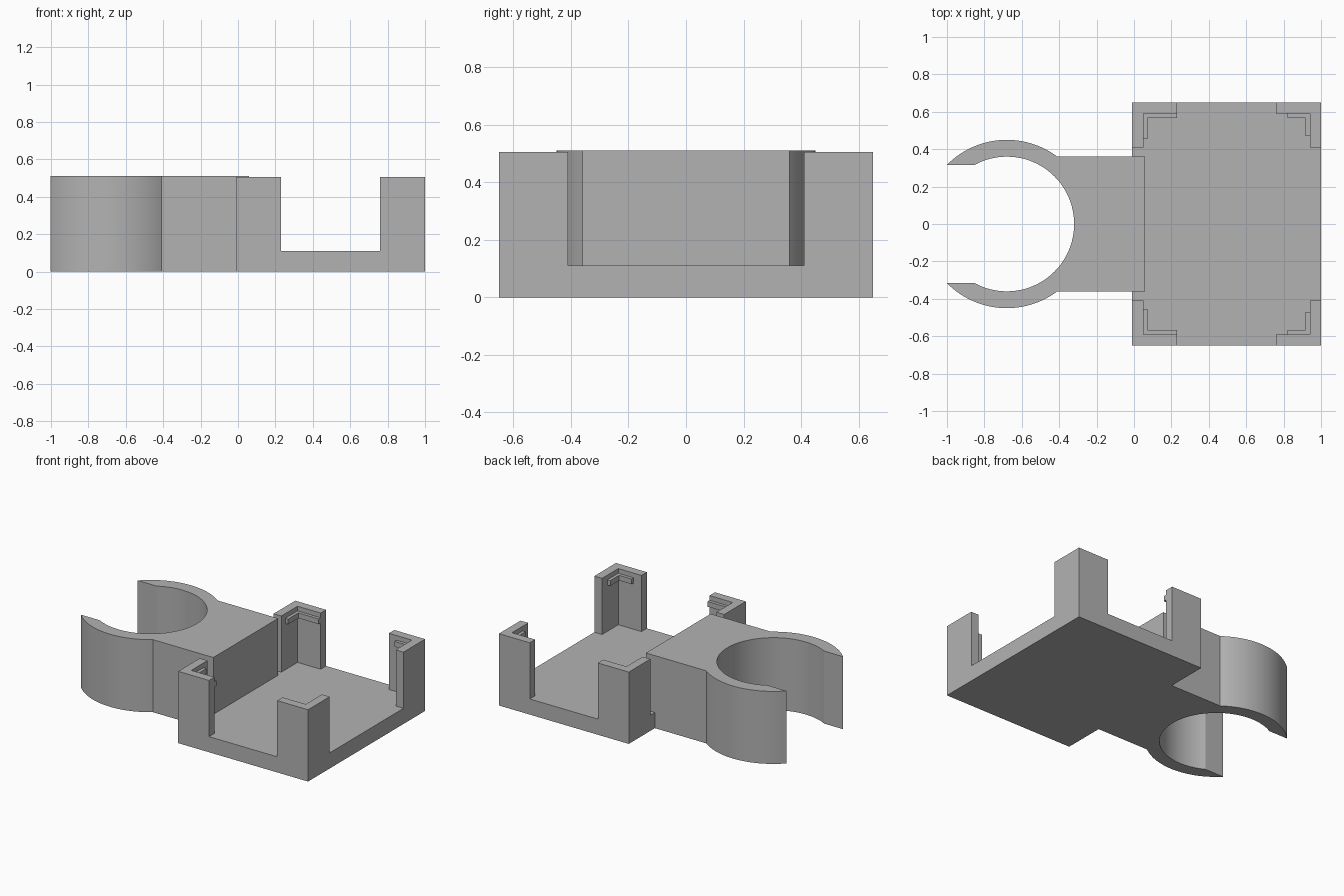
import bpy
import bmesh
import math

if "Cube" in bpy.data.objects:
    bpy.data.objects.remove(bpy.data.objects["Cube"], do_unlink=True)

grey = bpy.data.materials.new("plain_grey")
grey.use_nodes = True
colour = (0.45, 0.45, 0.45, 1)
grey.diffuse_color = colour
grey.node_tree.nodes["Principled BSDF"].inputs["Base Color"].default_value = colour


def prism(name, outline, z0, z1):
    """Extrude a closed xy outline from z0 up to z1."""
    bm = bmesh.new()
    face = bm.faces.new([bm.verts.new((x, y, z0)) for x, y in outline])
    top = bmesh.ops.extrude_face_region(bm, geom=[face])["geom"]
    bmesh.ops.translate(bm, vec=(0, 0, z1 - z0),
                        verts=[v for v in top if isinstance(v, bmesh.types.BMVert)])
    bmesh.ops.recalc_face_normals(bm, faces=bm.faces)
    mesh = bpy.data.meshes.new(name)
    bm.to_mesh(mesh)
    bm.free()
    mesh.materials.append(grey)
    obj = bpy.data.objects.new(name, mesh)
    bpy.context.collection.objects.link(obj)
    return obj


def angle_outline(x, y, dx, dy, len_x, len_y, t):
    """L shape with its outer corner at x, y and legs running along dx and dy."""
    pts = [(0, 0), (len_x, 0), (len_x, t), (t, t), (t, len_y), (0, len_y)]
    return [(x + dx * a, y + dy * b) for a, b in pts]


def arc(radius, start, end, steps):
    return [(CLIP_X + radius * math.cos(start + (end - start) * i / steps),
             radius * math.sin(start + (end - start) * i / steps))
            for i in range(steps + 1)]


# Tray floor
LEFT, RIGHT, HALF_Y = -0.01, 1.0, 0.65
FLOOR, POST_TOP, ARM_TOP = 0.11, 0.505, 0.51
prism("tray_floor", [(LEFT, -HALF_Y), (RIGHT, -HALF_Y), (RIGHT, HALF_Y), (LEFT, HALF_Y)],
      0, FLOOR)

# Corner posts, each with a small retaining lip inside
WALL, LEG, LIP = 0.06, 0.24, 0.022
for side_y, row in ((-1, "front"), (1, "back")):
    for x, dx, lip_x, lip_y, col in ((LEFT, 1, 0.18, 0.135, "right"),
                                     (RIGHT, -1, 0.12, 0.12, "left")):
        y, dy = side_y * HALF_Y, -side_y
        prism(f"{row}_{col}_post", angle_outline(x, y, dx, dy, LEG, LEG, WALL),
              FLOOR, POST_TOP)
        prism(f"{row}_{col}_lip",
              angle_outline(x + dx * WALL, y + dy * WALL, dx, dy, lip_x, lip_y, LIP),
              0.435, 0.472)

# Open ring clip and the solid arm that joins it to the tray
CLIP_X, OUTER, INNER, TIP_Y, ARM_Y = -0.68, 0.45, 0.36, 0.315, 0.36
join = math.asin(ARM_Y / OUTER)
tip_out = math.pi - math.asin(TIP_Y / OUTER)
tip_in = math.pi - math.asin(TIP_Y / INNER)
outline = [(0.06, -ARM_Y), (0.06, ARM_Y)]
outline += arc(OUTER, join, tip_out, 32)
outline += arc(INNER, tip_in, -tip_in, 64)
outline += arc(OUTER, -tip_out, -join, 32)
clip = prism("clip_and_arm", outline, 0, ARM_TOP)

bpy.ops.object.select_all(action="DESELECT")
clip.select_set(True)
bpy.context.view_layer.objects.active = clip
bpy.ops.object.shade_smooth_by_angle(angle=math.radians(25))
